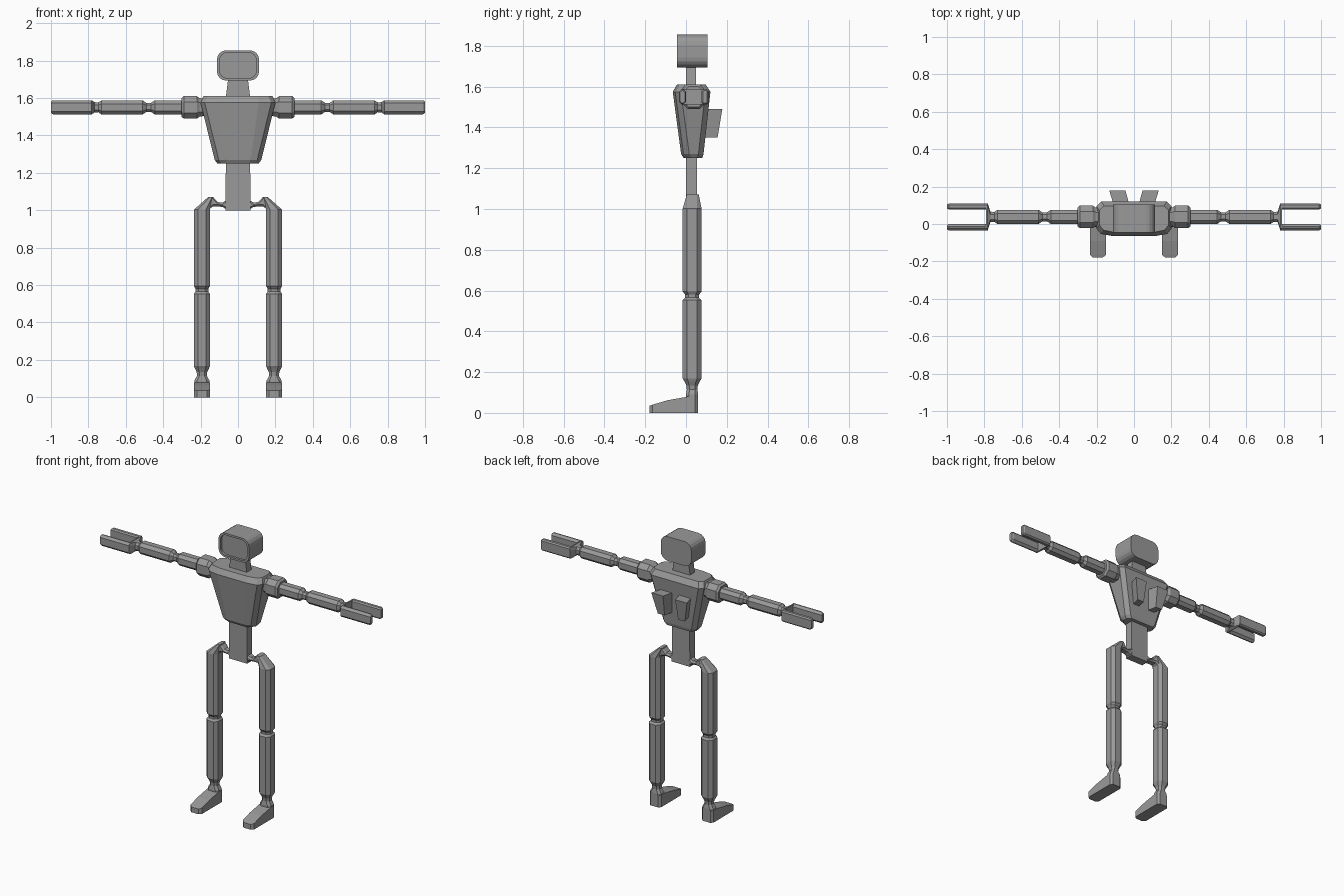
import bpy
import bmesh
import math

if "Cube" in bpy.data.objects:
    bpy.data.objects.remove(bpy.data.objects["Cube"])

grey = bpy.data.materials.new("plain_grey")
grey.diffuse_color = (0.32, 0.32, 0.32, 1)
grey.use_nodes = True
grey.node_tree.nodes["Principled BSDF"].inputs["Base Color"].default_value = grey.diffuse_color


def rect(u0, u1, v0, v1, c=0.0, seg=1):
    """Rectangle outline with cut (seg=1) or rounded corners."""
    pts = []
    corners = ((u1 - c, v1 - c), (u0 + c, v1 - c), (u0 + c, v0 + c), (u1 - c, v0 + c))
    for k, (u, v) in enumerate(corners):
        for i in range(seg + 1):
            a = math.pi / 2 * (k + i / seg)
            pts.append((u + c * math.cos(a), v + c * math.sin(a)))
    return pts


def loft(name, axis, rings, mirror=False):
    """Skin a list of (position, outline) along an axis and cap both ends."""
    bm = bmesh.new()
    loops = []
    for t, pts in rings:
        place = {"x": lambda u, v: (t, u, v),
                 "y": lambda u, v: (u, t, v),
                 "z": lambda u, v: (u, v, t)}[axis]
        loops.append([bm.verts.new(place(u, v)) for u, v in pts])
    n = len(loops[0])
    for a, b in zip(loops, loops[1:]):
        for i in range(n):
            j = (i + 1) % n
            bm.faces.new((a[i], a[j], b[j], b[i]))
    bm.faces.new(loops[0])
    bm.faces.new(loops[-1])
    bmesh.ops.remove_doubles(bm, verts=bm.verts, dist=1e-5)
    bmesh.ops.recalc_face_normals(bm, faces=bm.faces)
    mesh = bpy.data.meshes.new(name)
    bm.to_mesh(mesh)
    bm.free()
    mesh.materials.append(grey)
    ob = bpy.data.objects.new(name, mesh)
    bpy.context.collection.objects.link(ob)
    if mirror:
        mod = ob.modifiers.new("mirror", "MIRROR")
        mod.use_mirror_merge = False
    return ob


def around(cu, cv, r, rv=None):
    """Octagonal limb section."""
    rv = rv or r
    return rect(cu - r, cu + r, cv - rv, cv + rv, 0.5 * min(r, rv))


# Head with a shallow recessed face
outer = rect(-0.113, 0.113, 1.693, 1.855, 0.05, 4)
inner = rect(-0.098, 0.098, 1.706, 1.842, 0.04, 4)
loft("head", "y", [(-0.03, inner), (-0.045, inner), (-0.045, outer), (0.105, outer)])

# Neck
loft("neck", "z", [(1.59, rect(-0.067, 0.067, 0, 0.05)),
                   (1.70, rect(-0.053, 0.053, 0, 0.05))])


# Torso: tapered, with a faceted bulging chest
def chest(w, y0, y1):
    half = [(w * 0.55, y0), (w - 0.022, y0 + 0.012), (w, y0 + 0.04),
            (w, y1 - 0.025), (w - 0.025, y1)]
    return half + [(-x, y) for x, y in reversed(half)]


loft("torso", "z", [(1.25, chest(0.11, -0.012, 0.08)),
                    (1.27, chest(0.125, -0.024, 0.086)),
                    (1.575, chest(0.20, -0.065, 0.12)),
                    (1.61, chest(0.185, -0.045, 0.097))])

# Back fins, leaning outwards and narrowing downwards
loft("back_fin", "z", [
    (1.35, [(0.035, 0.08), (0.08, 0.08), (0.10, 0.155), (0.05, 0.155)]),
    (1.49, [(0.022, 0.09), (0.105, 0.09), (0.132, 0.178), (0.045, 0.178)])], True)

# Waist and pelvis
loft("waist", "z", [(1.0, rect(-0.067, 0.067, 0, 0.055)),
                    (1.26, rect(-0.065, 0.065, 0, 0.055))])
loft("hip_bar", "x", [(0.06, rect(0.003, 0.057, 1.005, 1.055, 0.01)),
                      (0.085, rect(0.003, 0.057, 1.018, 1.04, 0.01)),
                      (0.11, rect(0.003, 0.057, 1.02, 1.045, 0.01)),
                      (0.135, rect(0.003, 0.063, 1.02, 1.072, 0.01)),
                      (0.16, rect(0.003, 0.063, 1.0, 1.066, 0.01))], True)

# Leg: thigh, knee, shin and ankle
LX, LY = 0.193, 0.03
loft("leg", "z", [(0.07, around(LX, 0.03, 0.040, 0.03)),
                  (0.09, around(LX, 0.03, 0.040, 0.03)),
                  (0.115, around(LX, LY, 0.026)),
                  (0.135, around(LX, LY, 0.028)),
                  (0.155, around(LX, LY, 0.038)),
                  (0.168, around(LX, LY, 0.043, 0.046)),
                  (0.553, around(LX, LY, 0.043, 0.046)),
                  (0.565, around(LX, LY, 0.034)),
                  (0.58, around(LX, LY, 0.034)),
                  (0.595, around(LX, LY, 0.043, 0.046)),
                  (1.003, around(LX, LY, 0.043, 0.046)),
                  (1.07, rect(0.13, 0.16, 0.003, 0.063, 0.008))], True)

# Foot
loft("foot", "y", [(-0.18, rect(0.167, 0.219, 0, 0.035)),
                   (-0.165, rect(0.151, 0.235, 0, 0.04)),
                   (-0.09, rect(0.151, 0.235, 0, 0.062)),
                   (0.01, rect(0.151, 0.235, 0, 0.08)),
                   (0.045, rect(0.151, 0.235, 0, 0.08)),
                   (0.06, rect(0.164, 0.222, 0, 0.08))], True)

# Shoulder
AY, AZ = 0.038, 1.55
loft("shoulder", "x", [(0.175, around(AY, AZ, 0.045)),
                       (0.205, around(AY, AZ, 0.05)),
                       (0.22, around(AY, AZ, 0.06)),
                       (0.29, around(AY, AZ, 0.06)),
                       (0.302, around(AY, AZ, 0.05))], True)

# Arm: upper arm, elbow, forearm, wrist and flared palm
palm = rect(-0.034, 0.11, 1.513, 1.588, 0.012)
loft("arm", "x", [(0.29, around(AY, AZ, 0.038)),
                  (0.445, around(AY, AZ, 0.038)),
                  (0.465, around(AY, AZ, 0.024)),
                  (0.49, around(AY, AZ, 0.024)),
                  (0.51, around(AY, AZ, 0.038)),
                  (0.73, around(AY, AZ, 0.038)),
                  (0.747, around(AY, AZ, 0.026)),
                  (0.768, around(AY, AZ, 0.028)),
                  (0.782, palm), (0.79, palm)], True)

# Two flat prongs on each hand
for name, y0, y1, c in (("front_prong", -0.035, 0.0, 0.014),
                        ("back_prong", 0.077, 0.11, 0.008)):
    loft(name, "x", [(0.785, rect(y0, y1, 1.513, 1.588, c)),
                     (0.99, rect(y0, y1, 1.513, 1.588, c)),
                     (1.0, rect(y0 + 0.006, y1 - 0.006, 1.52, 1.581, c * 0.6))], True)
